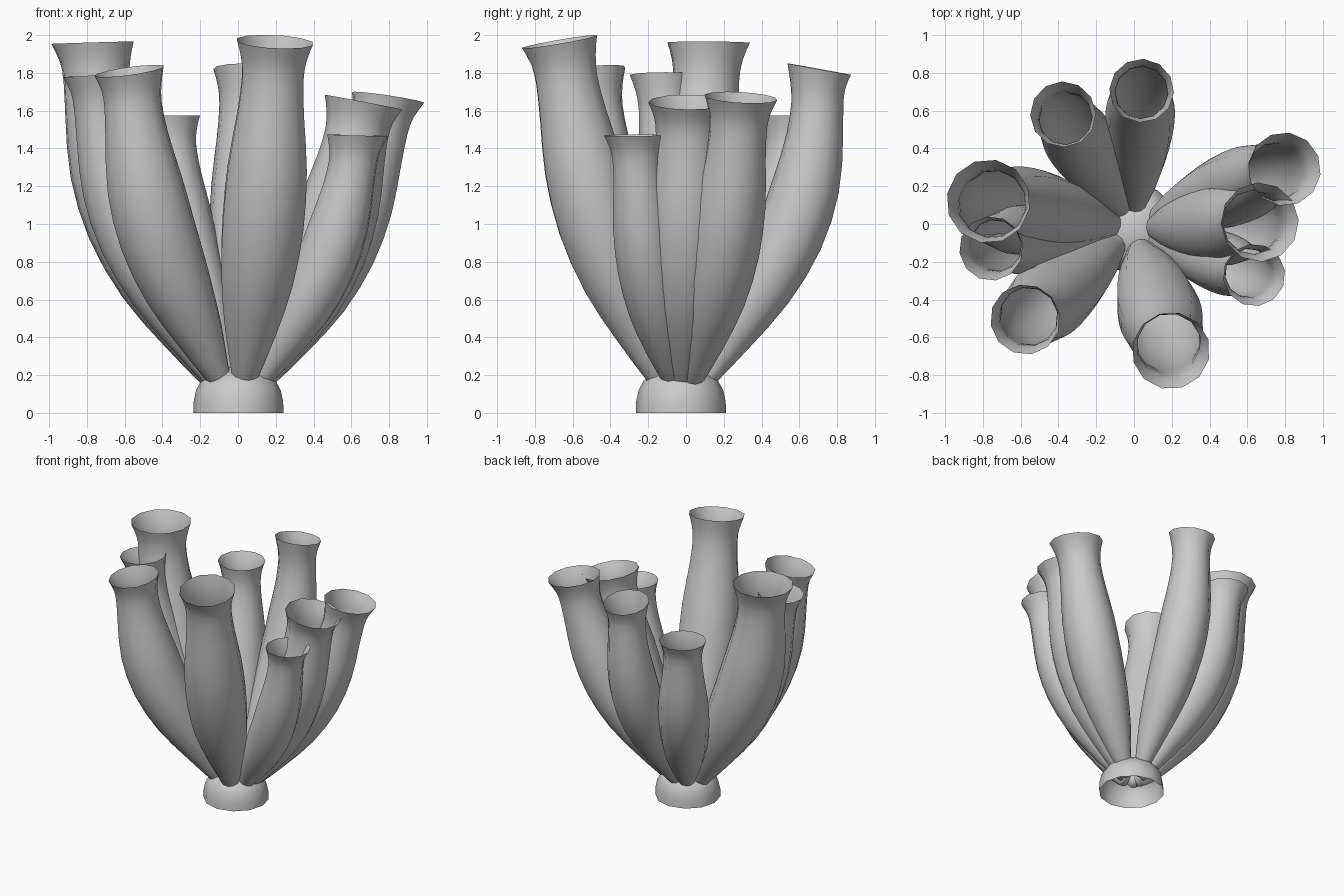
import bpy, bmesh, math
from mathutils import Vector

cube = bpy.data.objects.get("Cube")
if cube:
    bpy.data.objects.remove(cube, do_unlink=True)

grey = bpy.data.materials.new("sponge_grey")
grey.use_nodes = True
colour = (0.6, 0.6, 0.6, 1)
grey.diffuse_color = colour
grey.node_tree.nodes["Principled BSDF"].inputs["Base Color"].default_value = colour

SIDES = 12
START_Z = 0.12
START_OUT = 0.057
BASE_Y = -0.024

# Shared tube profile: height share, outward share, radius share of the rim
PROFILE = [Vector(p) for p in (
    (0, 0, .25), (.045, .11, .35), (.17, .27, .67), (.32, .465, .95),
    (.48, .64, 1.07), (.64, .77, 1.04), (.79, .87, .88), (.89, .93, .81),
    (.95, .962, .86), (1, 1, 1))]


def smooth_profile(points, steps=2):
    """Catmull-Rom resampling of the key points."""
    result = []
    for i in range(len(points) - 1):
        a, b = points[max(i - 1, 0)], points[i]
        c, d = points[i + 1], points[min(i + 2, len(points) - 1)]
        for k in range(steps):
            t = k / steps
            result.append(0.5 * (2 * b + (c - a) * t
                                 + (2 * a - 5 * b + 4 * c - d) * t ** 2
                                 + (3 * b - a - 3 * c + d) * t ** 3))
    return result + [points[-1]]


def loft(name, rings, cap_start=False, cap_end=False):
    """Skin a list of rings into one smooth object."""
    bm = bmesh.new()
    loops = [[bm.verts.new(p) for p in ring] for ring in rings]
    for low, high in zip(loops, loops[1:]):
        for i in range(SIDES):
            j = (i + 1) % SIDES
            bm.faces.new((low[i], low[j], high[j], high[i]))
    if cap_start:
        bm.faces.new(loops[0][::-1])
    if cap_end:
        bm.faces.new(loops[-1])
    mesh = bpy.data.meshes.new(name)
    bm.to_mesh(mesh)
    bm.free()
    mesh.materials.append(grey)
    mesh.shade_smooth()
    obj = bpy.data.objects.new(name, mesh)
    bpy.context.collection.objects.link(obj)
    return obj


def ring(centre, axis_u, axis_v, radius):
    angles = [2 * math.pi * i / SIDES for i in range(SIDES)]
    return [centre + radius * (axis_u * math.cos(a) + axis_v * math.sin(a))
            for a in angles]


def tube(name, x, y, height, rim, tilt, bend=0.0, bow=0.0, girth=1.0):
    """Flared tube rising to a rim at x, y, height that leans out by tilt."""
    reach, heading = math.hypot(x, y - BASE_Y), math.atan2(y - BASE_Y, x)
    shares, path, radii = [], [], []
    for s, out, r in smooth_profile(PROFILE):
        wave = math.sin(math.pi * s ** 1.3)
        angle = heading + bow * wave
        dist = START_OUT + (reach - START_OUT) * out + reach * bend * wave
        shares.append(s)
        path.append(Vector((dist * math.cos(angle), BASE_Y + dist * math.sin(angle),
                            START_Z + s * (height - START_Z))))
        radii.append(r * rim * (1 + (girth - 1) * wave))
    side = Vector((-math.sin(heading), math.cos(heading), 0))
    rim_axis = Vector((tilt * math.cos(heading), tilt * math.sin(heading), 1)).normalized()
    rings = []
    for i, centre in enumerate(path):
        tangent = (path[min(i + 1, len(path) - 1)] - path[max(i - 1, 0)]).normalized()
        tangent = tangent.lerp(rim_axis, shares[i] ** 6).normalized()
        v = (side - tangent * side.dot(tangent)).normalized()
        rings.append(ring(centre, v.cross(tangent), v, radii[i]))
    return loft(name, rings, cap_start=True)


# Tubes around the base
tube("back_tube", .04, .705, 1.82, .171, .18, .12)
tube("back_right_short_tube", -.375, .58, 1.575, .174, 0, .07)
tube("right_tall_tube", -.77, .12, 1.96, .222, .03, .08, .03, .98)
tube("right_tube", -.755, -.13, 1.79, .17, .08, .07, -.04)
tube("front_right_tube", -.575, -.505, 1.81, .187, .18, .07, 0, 1.05)
tube("front_tube", .195, -.67, 1.965, .207, .18, .01)
tube("front_left_short_tube", .635, -.27, 1.47, .165, .03, .05, 0, .92)
tube("left_tube", .665, .01, 1.645, .21, .19, .02, 0, .97)
tube("back_left_tube", .795, .29, 1.67, .195, .16, .015, .01, .94)

# Hollow dome base
dome = [(.239, 0), (.237, .06), (.224, .12), (.197, .17), (.15, .21),
        (.09, .235), (.03, .245)]
loft("base_dome", [ring(Vector((.002, -.027, z)), Vector((1, 0, 0)),
                        Vector((0, 1, 0)), r) for r, z in dome], cap_end=True)
